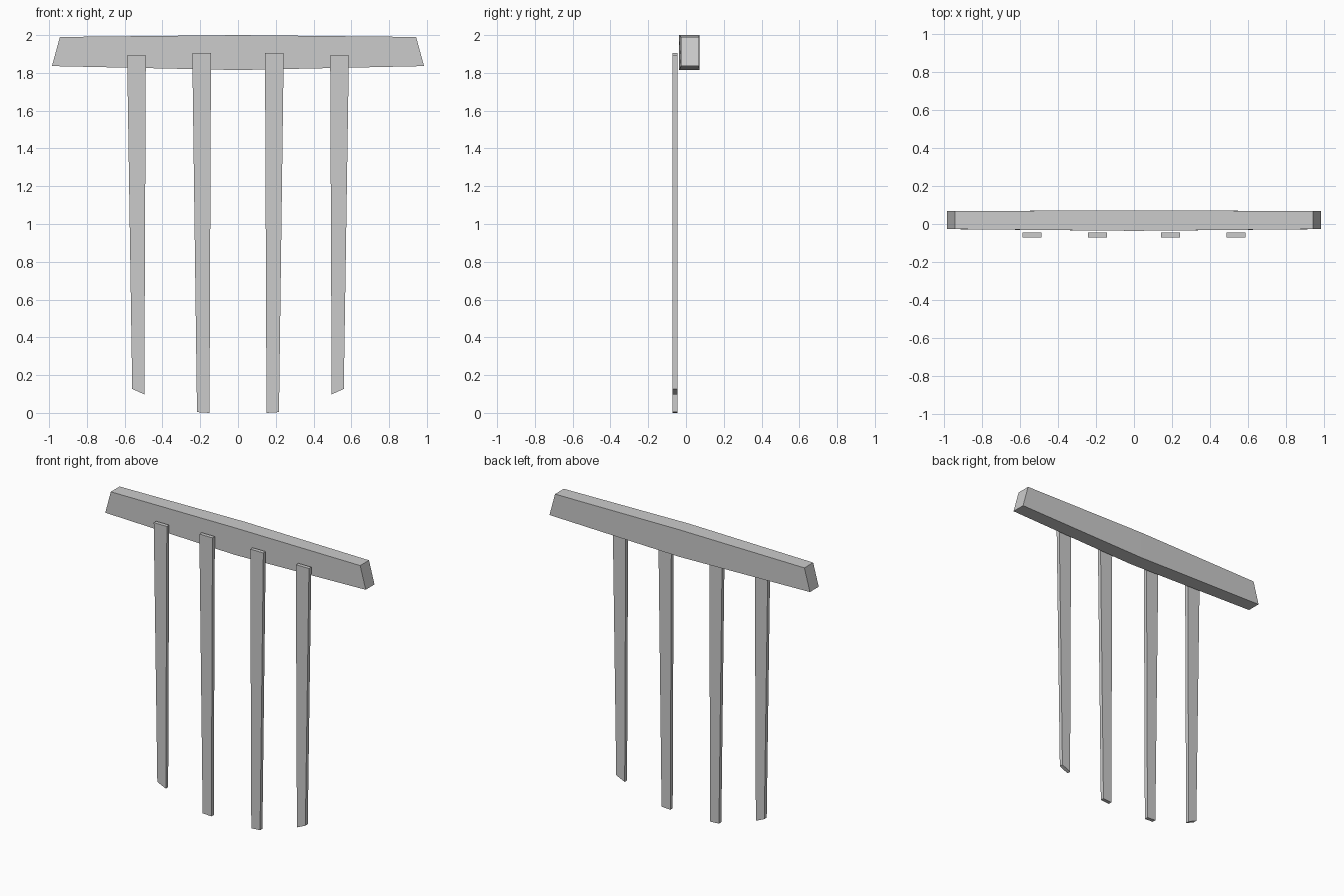
import bpy, bmesh

if "Cube" in bpy.data.objects:
    bpy.data.objects.remove(bpy.data.objects["Cube"])


def loft(name, sections):
    """Bridge consecutive 4-point sections into a closed solid."""
    bm = bmesh.new()
    rings = [[bm.verts.new(p) for p in s] for s in sections]
    for a, b in zip(rings, rings[1:]):
        for i in range(4):
            j = (i + 1) % 4
            bm.faces.new((a[i], a[j], b[j], b[i]))
    bm.faces.new(rings[0])
    bm.faces.new(rings[-1])
    bmesh.ops.recalc_face_normals(bm, faces=bm.faces)
    mesh = bpy.data.meshes.new(name)
    bm.to_mesh(mesh)
    bm.free()
    obj = bpy.data.objects.new(name, mesh)
    bpy.context.collection.objects.link(obj)
    return obj


def rail_section(x_top, x_low, y_front, y_back, z_low, z_top):
    return [(x_low, y_front, z_low), (x_low, y_back, z_low),
            (x_top, y_back, z_top), (x_top, y_front, z_top)]


# Top rail: thickest at the centre, slanted ends
loft("top_rail", [
    rail_section(-0.943, -0.985, -0.027, 0.068, 1.836, 1.99),
    rail_section(0, 0, -0.036, 0.072, 1.815, 2.0),
    rail_section(0.943, 0.985, -0.027, 0.068, 1.836, 1.99),
])


def slat(name, side, top, bottom, z_top, z_outer, z_inner):
    """Tapered slat; top and bottom are (outer, inner) distances from centre."""
    def ring(xs, zs):
        (xo, xi), (zo, zi) = xs, zs
        return [(side * xo, -0.072, zo), (side * xi, -0.072, zi),
                (side * xi, -0.046, zi), (side * xo, -0.046, zo)]
    return loft(name, [ring(bottom, (z_outer, z_inner)),
                       ring(top, (z_top, z_top))])


# Hanging slats, mirrored left and right
for side, label in ((-1, "left"), (1, "right")):
    slat(f"outer_slat_{label}", side, (0.587, 0.488), (0.56, 0.496), 1.892, 0.127, 0.098)
    slat(f"inner_slat_{label}", side, (0.242, 0.143), (0.217, 0.151), 1.906, 0.004, 0.0)
